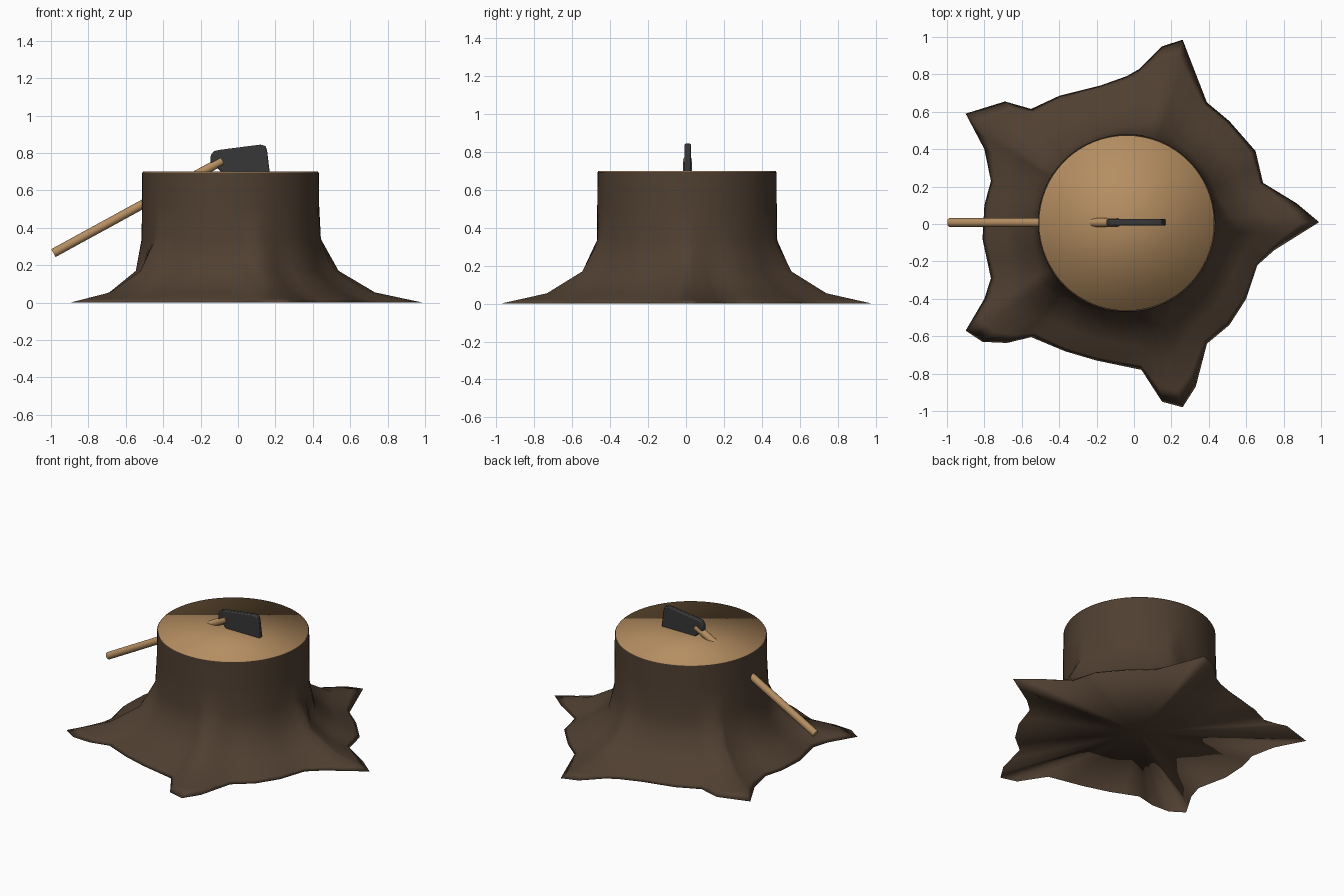
import bpy, bmesh, math
from mathutils import Vector

if "Cube" in bpy.data.objects:
    bpy.data.objects.remove(bpy.data.objects["Cube"])


def material(name, rgb):
    mat = bpy.data.materials.new(name)
    mat.use_nodes = True
    mat.diffuse_color = (*rgb, 1)
    mat.node_tree.nodes["Principled BSDF"].inputs["Base Color"].default_value = (*rgb, 1)
    return mat


def finish(bm, name, mat, smooth=True):
    bmesh.ops.recalc_face_normals(bm, faces=bm.faces)
    mesh = bpy.data.meshes.new(name)
    for face in bm.faces:
        face.smooth = smooth
    bm.to_mesh(mesh)
    bm.free()
    mesh.materials.append(mat)
    obj = bpy.data.objects.new(name, mesh)
    bpy.context.collection.objects.link(obj)
    return obj


def cylinder(name, start, end, radius, sides, mat):
    start, end = Vector(start), Vector(end)
    axis = end - start
    bm = bmesh.new()
    bmesh.ops.create_cone(bm, cap_ends=True, segments=sides, radius1=radius,
                          radius2=radius, depth=axis.length)
    turn = axis.to_track_quat("Z", "Y").to_matrix()
    bmesh.ops.rotate(bm, verts=bm.verts, matrix=turn)
    bmesh.ops.translate(bm, verts=bm.verts, vec=(start + end) / 2)
    return finish(bm, name, mat)


bark = material("dark bark", (0.08, 0.05, 0.031))
wood = material("cut wood", (0.46, 0.27, 0.12))
steel = material("dark steel", (0.038, 0.038, 0.04))

# Stump: the ground outline of the five roots, blended into a round trunk
center = Vector((-0.04, 0.005))
outline = [(.99, .01), (.87, .11), (.69, .22), (.65, .39), (.51, .55), (.39, .65),
           (.32, .83), (.26, .985), (.15, .95), (.03, .83), (-.04, .79), (-.18, .74),
           (-.4, .685), (-.55, .615), (-.69, .655), (-.9, .59), (-.8, .4), (-.765, .23),
           (-.8, .1), (-.81, -.08), (-.765, -.29), (-.8, -.4), (-.9, -.57), (-.81, -.63),
           (-.68, -.636), (-.55, -.605), (-.37, -.68), (-.2, -.73), (.04, -.78),
           (.15, -.95), (.26, -.98), (.33, -.87), (.39, -.64), (.51, -.54),
           (.6, -.4), (.66, -.22), (.75, -.14)]
points = []
for a, b in zip(outline, outline[1:] + outline[:1]):
    a, b = Vector(a), Vector(b)
    points += [a - center, (a + b) / 2 - center]

# Each ring: height, radius between roots, how far the roots push it out
valley = 0.76
rings = [(0, valley, 1), (0.02, 0.74, 0.72), (0.055, 0.645, 0.47),
         (0.17, 0.505, 0.27), (0.34, 0.475, 0.03), (0.52, 0.474, 0), (0.695, 0.472, 0)]
bm = bmesh.new()
loops = []
for z, radius, spread in rings:
    loop = []
    for p in points:
        spot = center + p.normalized() * (radius + spread * (p.length - valley))
        loop.append(bm.verts.new((*spot, z)))
    loops.append(loop)
count = len(points)
for low, high in zip(loops, loops[1:]):
    for i in range(count):
        j = (i + 1) % count
        bm.faces.new((low[i], low[j], high[j], high[i]))
hub = bm.verts.new((*center, 0))
for i in range(count):
    bm.faces.new((hub, loops[0][(i + 1) % count], loops[0][i]))
finish(bm, "stump", bark)

# Sawn top of the stump
cylinder("stump_top", (*center, 0.685), (*center, 0.70), 0.469, 64, wood)

# Axe handle passing through the rim of the stump
handle = cylinder("axe_handle", (-0.987, 0.008, 0.265), (-0.085, 0.008, 0.758), 0.024, 16, wood)

# Axe head, sunk into the sawn top
profile = [(-.147, .785), (-.13, .81), (-.09, .818), (.12, .845), (.148, .838),
           (.156, .81), (.169, .7), (.165, .65), (-.06, .67), (-.11, .72), (-.147, .75)]
bm = bmesh.new()
face = bm.faces.new([bm.verts.new((x, -0.008, z)) for x, z in profile])
side = bmesh.ops.extrude_face_region(bm, geom=[face])
bmesh.ops.translate(bm, vec=(0, 0.034, 0),
                    verts=[v for v in side["geom"] if isinstance(v, bmesh.types.BMVert)])
head = finish(bm, "axe_head", steel)
bevel = head.modifiers.new("soft_edges", "BEVEL")
bevel.width = 0.007
bevel.segments = 2

# Crisp edges on the axe parts
for obj in (handle, head):
    bpy.ops.object.select_all(action="DESELECT")
    obj.select_set(True)
    bpy.context.view_layer.objects.active = obj
    bpy.ops.object.shade_smooth_by_angle(angle=math.radians(40))
